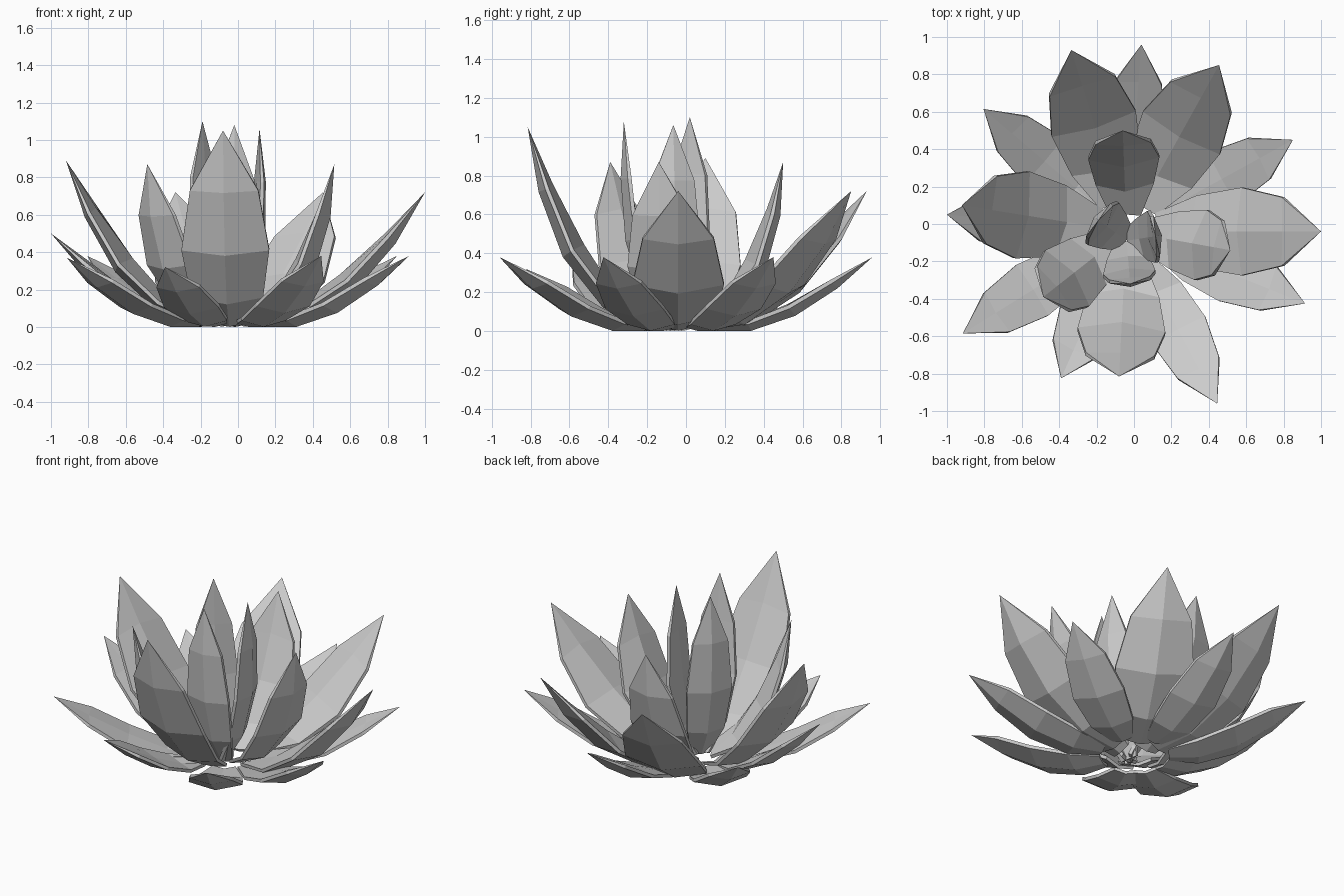
import bpy, bmesh
from mathutils import Vector

cube = bpy.data.objects.get("Cube")
if cube:
    bpy.data.objects.remove(cube, do_unlink=True)

grey = bpy.data.materials.new("petal_grey")
grey.use_nodes = True
grey.diffuse_color = (0.6, 0.6, 0.6, 1)
grey.node_tree.nodes["Principled BSDF"].inputs["Base Color"].default_value = (0.6, 0.6, 0.6, 1)

# Stations along a petal: position on the chord, outward bow, relative width
STATIONS = [(0, 0, 0.42), (0.18, 0.74, 0.82), (0.45, 1, 1), (0.74, 0.66, 0.78)]
RIM = 0.02       # thickness of the petal edge
CUP = 0.25       # how far the edges curl inward, per unit of width
RIDGE = 0.3      # bow of the inner ridge, as a share of the outer keel's


def petal(name, tip, hub, half_width, bow, base_radius):
    """Thick petal with an outer keel, an inner ridge and thin edges."""
    reach = tip - hub
    out = Vector((reach.x, reach.y, 0)).normalized()
    side = Vector((-out.y, out.x, 0))
    base = hub + out * base_radius
    chord = tip - base
    outward = side.cross(chord)      # already scaled by the chord length

    keel = [base + chord * u + outward * bow * s for u, s, w in STATIONS] + [tip]
    bm = bmesh.new()
    rings = []
    for i, (u, s, w) in enumerate(STATIONS):
        rib = keel[i]
        rib.z = max(rib.z, 0.001)
        inward = (keel[i + 1] - keel[max(i - 1, 0)]).cross(side).normalized()
        across = side * half_width * w
        curl = inward * half_width * w * CUP
        skin = inward * RIM
        ridge = base + chord * u + outward * bow * s * RIDGE
        if s == 0:
            ridge += skin
        ring = [rib - across + curl, rib, rib + across + curl,
                rib + across + curl + skin, ridge, rib - across + curl + skin]
        rings.append([bm.verts.new(p) for p in ring])
    # Close the base, skin between the rings, then draw in to the tip
    first = rings[0]
    bm.faces.new([first[0], first[1], first[4], first[5]])
    bm.faces.new([first[1], first[2], first[3], first[4]])
    point = bm.verts.new(tip)
    for k in range(6):
        n = (k + 1) % 6
        for a, b in zip(rings, rings[1:]):
            bm.faces.new([a[k], a[n], b[n], b[k]])
        bm.faces.new([rings[-1][k], rings[-1][n], point])
    bmesh.ops.recalc_face_normals(bm, faces=bm.faces[:])

    mesh = bpy.data.meshes.new(name)
    bm.to_mesh(mesh)
    bm.free()
    mesh.materials.append(grey)
    bpy.context.collection.objects.link(bpy.data.objects.new(name, mesh))


# Whorls: name, hub, half width, bow, base radius, petal tips
WHORLS = [
    ("low_petal", (-0.04, -0.04, 0), 0.16, 0.115, 0.2,
     [(0.85, 0.45, 0.38), (0.04, 0.96, 0.38), (-0.805, 0.615, 0.38), (-1, 0.05, 0.5),
      (-0.915, -0.585, 0.37), (-0.39, -0.825, 0.32), (0.445, -0.96, 0.38), (0.915, -0.425, 0.38)]),
    ("large_petal", (-0.04, -0.04, 0), 0.235, 0.15, 0.16,
     [(1, -0.04, 0.72), (0.455, 0.85, 0.72), (-0.335, 0.93, 0.72),
      (-0.92, 0.1, 0.89), (-0.08, -0.815, 1.05)]),
    ("inner_petal", (-0.04, -0.04, 0), 0.19, 0.175, 0.1,
     [(0.515, -0.14, 0.87), (-0.485, -0.39, 0.87), (-0.06, 0.5, 0.87)]),
    ("heart_petal", (-0.04, -0.09, 0), 0.14, 0.1, 0.02,
     [(-0.19, 0.02, 1.1), (-0.02, -0.32, 1.08), (0.115, -0.065, 1.06)]),
]
for name, hub, half_width, bow, base_radius, tips in WHORLS:
    for n, tip in enumerate(tips, 1):
        petal(f"{name}_{n}", Vector(tip), Vector(hub), half_width, bow, base_radius)
